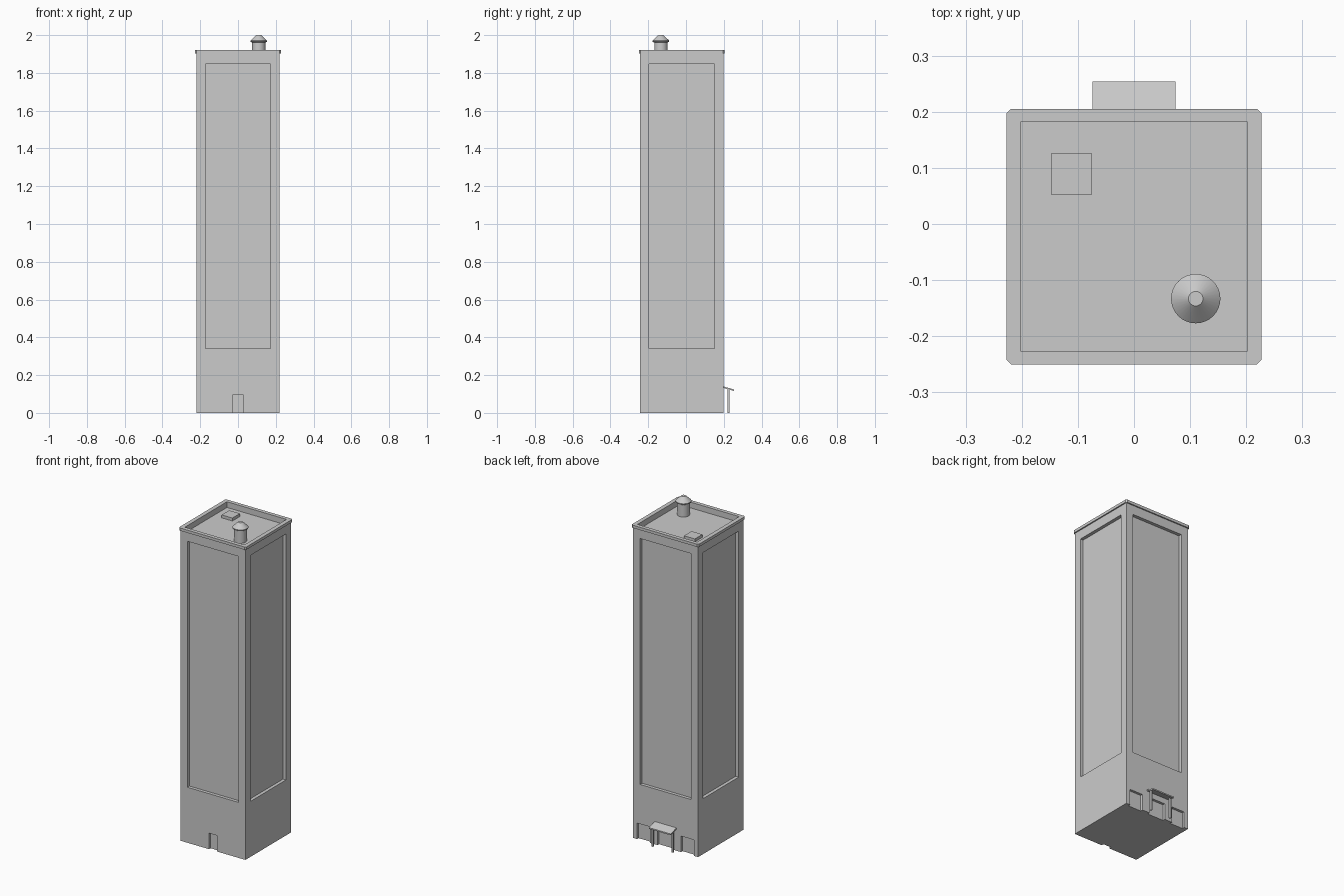
import bpy
import bmesh
import math
from mathutils import Matrix

if "Cube" in bpy.data.objects:
    bpy.data.objects.remove(bpy.data.objects["Cube"])

CY = -0.0225      # tower centre in y
HALF = 0.22       # tower half width
ROOF = 1.885
TOP = 1.92

grey = bpy.data.materials.new("light_grey")
grey.use_nodes = True
grey.diffuse_color = (0.6, 0.6, 0.6, 1)
grey.node_tree.nodes["Principled BSDF"].inputs["Base Color"].default_value = (0.6, 0.6, 0.6, 1)


def finish(name, bm):
    bmesh.ops.recalc_face_normals(bm, faces=bm.faces)
    mesh = bpy.data.meshes.new(name)
    bm.to_mesh(mesh)
    bm.free()
    mesh.materials.append(grey)
    obj = bpy.data.objects.new(name, mesh)
    bpy.context.collection.objects.link(obj)
    return obj


def box(name, x, y, z, chamfer=0):
    """Box from (min, max) ranges, with optional chamfered vertical edges."""
    bm = bmesh.new()
    bmesh.ops.create_cube(bm, size=1)
    for v in bm.verts:
        v.co = [r[0] if c < 0 else r[1] for c, r in zip(v.co, (x, y, z))]
    if chamfer:
        upright = [e for e in bm.edges if abs(e.verts[0].co.z - e.verts[1].co.z) > 0.001]
        bmesh.ops.bevel(bm, geom=upright, offset=chamfer, segments=1, affect='EDGES')
    return finish(name, bm)


def cut(target, x, y, z):
    """Carve a box out of the target and apply the result."""
    cutter = box("cutter", x, y, z)
    cutter.hide_render = True
    mod = target.modifiers.new("cut", 'BOOLEAN')
    mod.operation = 'DIFFERENCE'
    mod.solver = 'EXACT'
    mod.object = cutter
    bpy.context.view_layer.objects.active = target
    bpy.ops.object.modifier_apply(modifier=mod.name)
    bpy.data.objects.remove(cutter)


def span(centre, half):
    return (centre - half, centre + half)


# Tower shaft with a sunken roof
tower = box("tower", span(0, HALF), span(CY, HALF), (0, 1.912))
well = (span(0, 0.202), span(CY, 0.204), (ROOF, 2.1))
cut(tower, *well)

# Tall recessed panel on each of the four sides
panel_z = (0.34, 1.847)
for side in (-1, 1):
    depth = span(side * (HALF + 0.02), 0.04)
    cut(tower, depth, span(CY, 0.173), panel_z)
    cut(tower, span(0, 0.173), (depth[0] + CY, depth[1] + CY), panel_z)

# Recessed doorways: one in front, three at the back
front, back = CY - HALF, CY + HALF
cut(tower, span(0, 0.027), span(front, 0.015), (-0.1, 0.098))
for x, half in ((0, 0.055), (-0.149, 0.044), (0.149, 0.044)):
    cut(tower, span(x, half), span(back, 0.015), (-0.1, 0.098))

# Overhanging cornice ring around the parapet
cornice = box("cornice", span(0, 0.2275), span(CY, 0.2275), (1.903, TOP), 0.008)
cut(cornice, well[0], well[1], (1.8, 2.1))

# Roof hatch
box("roof_hatch", (-0.148, -0.075), (0.053, 0.126), (ROOF - 0.005, ROOF + 0.018))

# Round roof vent with a conical cap, spun from a profile
bm = bmesh.new()
profile = [(0, ROOF - 0.005), (0.035, ROOF - 0.005), (0.035, 1.96),
           (0.044, 1.965), (0.044, 1.971), (0.013, 2.0), (0, 2.0)]
verts = [bm.verts.new((r, 0, z)) for r, z in profile]
edges = [bm.edges.new(pair) for pair in zip(verts, verts[1:])]
bmesh.ops.spin(bm, geom=verts + edges, cent=(0, 0, 0), axis=(0, 0, 1),
               angle=math.tau, steps=32)
bmesh.ops.remove_doubles(bm, verts=bm.verts, dist=0.0001)
bmesh.ops.transform(bm, matrix=Matrix.Translation((0.11, -0.133, 0)), verts=bm.verts)
vent = finish("roof_vent", bm)
bpy.ops.object.select_all(action='DESELECT')
vent.select_set(True)
bpy.context.view_layer.objects.active = vent
bpy.ops.object.shade_smooth_by_angle(angle=math.radians(25))

# Sloping canopy over the back entrance, on two posts
canopy = box("canopy", span(0, 0.074), (back - 0.003, 0.254), (0.132, 0.14))
for v in canopy.data.vertices:
    v.co.z -= 0.28 * (v.co.y - back)
for name, x in (("left_post", 0.068), ("right_post", -0.068)):
    box(name, span(x, 0.005), span(0.226, 0.005), (0, 0.128))
